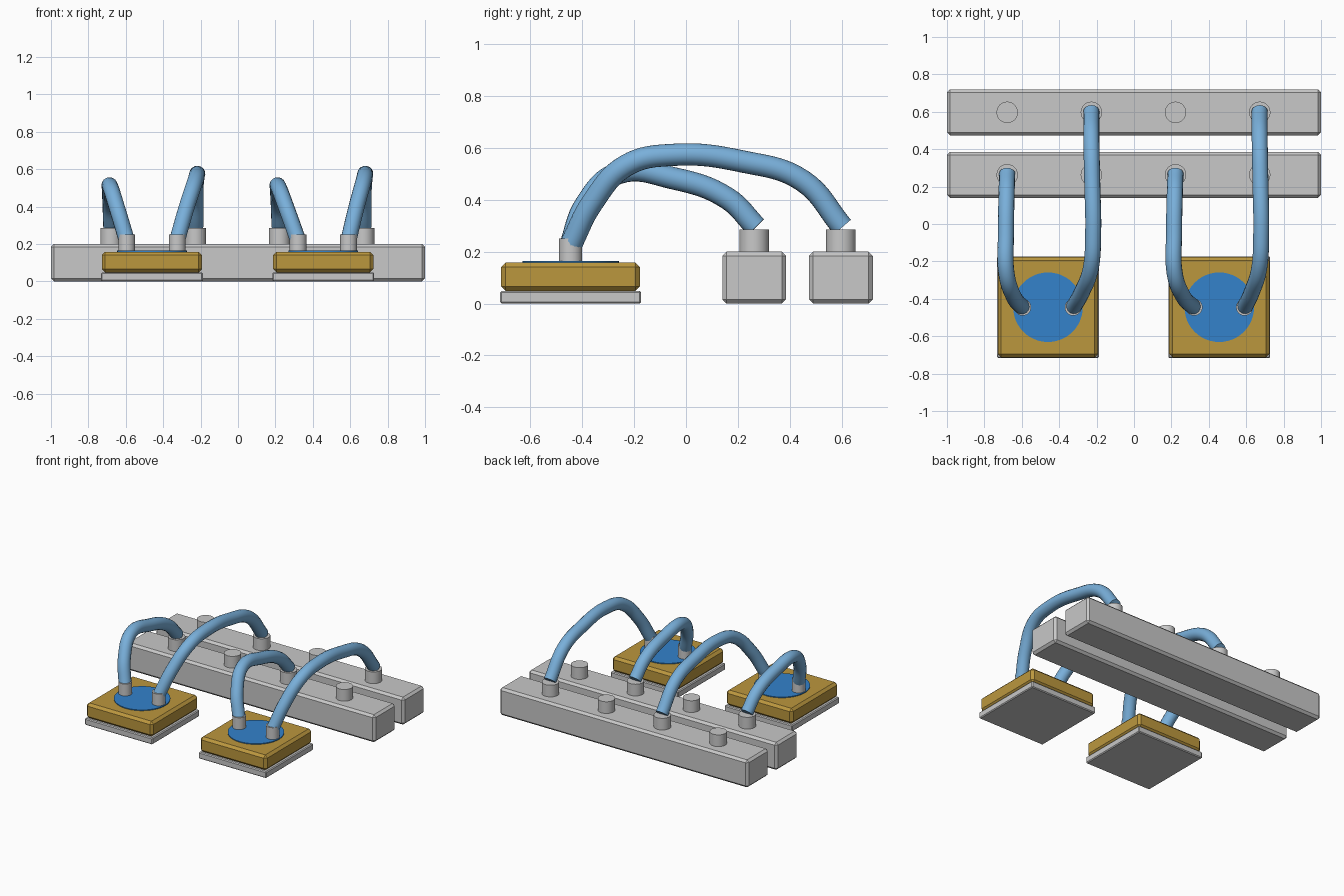
import bpy
from mathutils import Vector

cube = bpy.data.objects.get("Cube")
if cube:
    bpy.data.objects.remove(cube, do_unlink=True)


def material(name, colour):
    mat = bpy.data.materials.new(name)
    mat.use_nodes = True
    mat.diffuse_color = (*colour, 1)
    bsdf = next(n for n in mat.node_tree.nodes if n.type == 'BSDF_PRINCIPLED')
    bsdf.inputs["Base Color"].default_value = (*colour, 1)
    return mat


GREY = material("light grey", (0.58, 0.58, 0.58))
GOLD = material("gold", (0.50, 0.31, 0.048))
BLUE = material("bright blue", (0.033, 0.225, 0.60))
SKY = material("hose blue", (0.19, 0.43, 0.70))


def finish(name, mat):
    obj = bpy.context.object
    obj.name = name
    obj.data.materials.append(mat)
    return obj


def box(name, centre, size, z0, z1, bevel, mat):
    """Chamfered box between two heights."""
    bpy.ops.mesh.primitive_cube_add(size=1, location=(*centre, (z0 + z1) / 2))
    obj = finish(name, mat)
    obj.scale = (*size, z1 - z0)
    bpy.ops.object.transform_apply(location=False, rotation=False, scale=True)
    mod = obj.modifiers.new("chamfer", 'BEVEL')
    mod.width = bevel
    mod.segments = 1


def cylinder(name, centre, radius, z0, z1, mat):
    bpy.ops.mesh.primitive_cylinder_add(vertices=48, radius=radius, depth=z1 - z0,
                                        location=(*centre, (z0 + z1) / 2))
    finish(name, mat)
    bpy.ops.object.shade_smooth_by_angle(angle=0.6)


def hose(name, x_start, x_end, profile):
    """Tube through (fraction from x_start to x_end, y, z) points."""
    curve = bpy.data.curves.new(name, 'CURVE')
    curve.dimensions = '3D'
    curve.bevel_depth = 0.043
    curve.bevel_resolution = 6
    curve.resolution_u = 8
    curve.use_fill_caps = True
    spline = curve.splines.new('BEZIER')
    spline.bezier_points.add(len(profile) - 1)
    for point, (t, y, z) in zip(spline.bezier_points, profile):
        point.co = Vector((x_start + (x_end - x_start) * t, y, z))
        point.handle_left_type = point.handle_right_type = 'AUTO'
    obj = bpy.data.objects.new(name, curve)
    bpy.context.collection.objects.link(obj)
    bpy.ops.object.select_all(action='DESELECT')
    obj.select_set(True)
    bpy.context.view_layer.objects.active = obj
    bpy.ops.object.convert(target='MESH')
    finish(name, SKY)
    bpy.ops.object.shade_smooth_by_angle(angle=0.8)


# Two long manifold bars with four studs each
FRONT_Y, BACK_Y, PAD_Y = 0.263, 0.597, -0.445
STUDS = [-0.678 + 0.45 * i for i in range(4)]
for side, y in (("front", FRONT_Y), ("back", BACK_Y)):
    box(f"{side}_bar", (0, y), (2, 0.246), 0, 0.2, 0.016, GREY)
    for i, x in enumerate(STUDS):
        cylinder(f"{side}_bar_stud_{i + 1}", (x, y), 0.057, 0.19, 0.285, GREY)

# Hose courses, rising from the plate and dropping to a bar
SHORT = [(0, -0.447, 0.22), (0.6, -0.385, 0.385), (1.05, -0.26, 0.503),
         (1.08, -0.05, 0.483), (1.04, 0.16, 0.405), (1, 0.27, 0.295)]
LONG = [(0, -0.447, 0.22), (0.5, -0.36, 0.39), (0.98, -0.23, 0.532),
        (1.1, -0.05, 0.573), (1.05, 0.22, 0.547), (1, 0.45, 0.473),
        (1, 0.603, 0.295)]

# Two plates, each with a base, body, disc, two nozzles and two hoses
for side, x, studs in (("right", -0.46, STUDS[:2]), ("left", 0.456, STUDS[2:])):
    box(f"{side}_base", (x, PAD_Y), (0.544, 0.544), 0, 0.048, 0.006, GREY)
    box(f"{side}_body", (x, PAD_Y), (0.536, 0.536), 0.048, 0.158, 0.018, GOLD)
    cylinder(f"{side}_disc", (x, PAD_Y), 0.186, 0.15, 0.164, BLUE)
    for kind, dx, stud, profile in (("short", -0.135, studs[0], SHORT),
                                    ("long", 0.135, studs[1], LONG)):
        cylinder(f"{side}_{kind}_nozzle", (x + dx, PAD_Y), 0.045, 0.155, 0.25, GREY)
        hose(f"{side}_{kind}_hose", x + dx, stud, profile)
